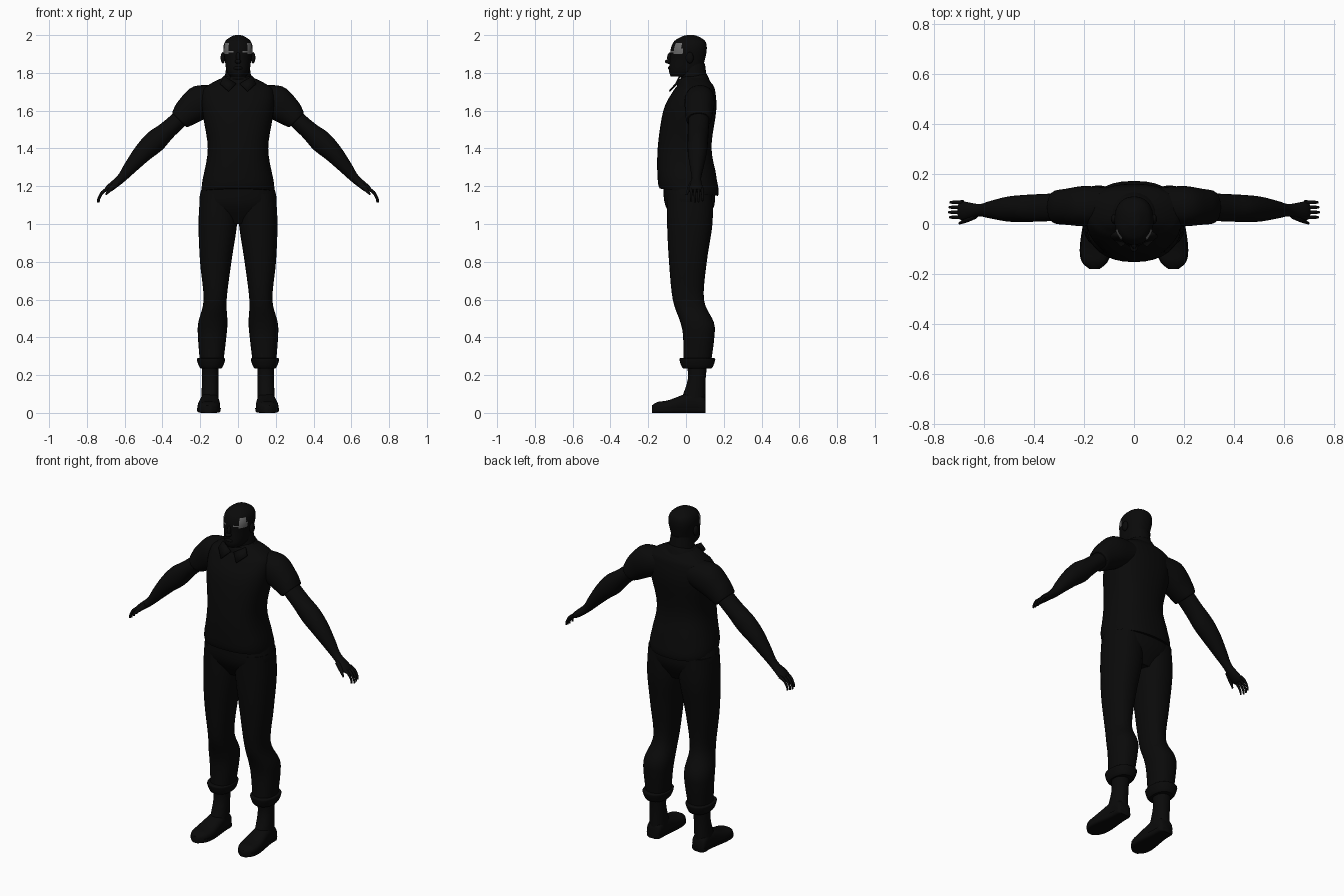
import bpy, bmesh, math
from mathutils import Matrix, Vector

cube = bpy.data.objects.get("Cube")
if cube:
    bpy.data.objects.remove(cube)


def material(name, value):
    mat = bpy.data.materials.new(name)
    mat.use_nodes = True
    colour = (value, value, value, 1)
    mat.diffuse_color = colour
    shader = mat.node_tree.nodes["Principled BSDF"]
    shader.inputs["Base Color"].default_value = colour
    shader.inputs["Roughness"].default_value = 0.9
    return mat


BLACK = material("near_black", 0.003)
GREY = material("glasses_grey", 0.15)


def finish(name, bm):
    bmesh.ops.recalc_face_normals(bm, faces=bm.faces)
    mesh = bpy.data.meshes.new(name)
    bm.to_mesh(mesh)
    bm.free()
    obj = bpy.data.objects.new(name, mesh)
    bpy.context.collection.objects.link(obj)
    mesh.materials.append(BLACK)
    bpy.ops.object.select_all(action="DESELECT")
    obj.select_set(True)
    bpy.context.view_layer.objects.active = obj
    bpy.ops.object.shade_smooth_by_angle(angle=math.radians(50))
    return obj


# Each ring is (centre, half-axis u, half-axis v)
def upright(rows):
    """Level rings; rows are height, centre x, half width, front, back."""
    return [(Vector((x, (front + back) / 2, z)), Vector((width, 0, 0)),
             Vector((0, (back - front) / 2, 0))) for z, x, width, front, back in rows]


def centred(rows):
    return upright([(z, 0, width, front, back) for z, width, front, back in rows])


def lengthwise(rows):
    """Rings across a foot resting on the ground; rows are y, centre x, half width, height."""
    return [(Vector((x, y, height / 2)), Vector((width, 0, 0)),
             Vector((0, 0, height / 2))) for y, x, width, height in rows]


def limb(rows, arm_y):
    """Rings square to a path; rows are x, z, half thickness, half depth."""
    path = [Vector((x, arm_y(x), z)) for x, z, thick, depth in rows]
    rings = []
    for i, (x, z, thick, depth) in enumerate(rows):
        along = path[min(i + 1, len(path) - 1)] - path[max(i - 1, 0)]
        across = Vector((-along.z, 0, along.x)).normalized()
        rings.append((path[i], across * thick, Vector((0, depth, 0))))
    return rings


def spline(a, b, c, d, t):
    return (b * 2 + (c - a) * t + (a * 2 - b * 5 + c * 4 - d) * t * t
            + (b * 3 - a - c * 3 + d) * t ** 3) / 2


def loft(name, rings, power=2.0, steps=5, sides=24, mirror=1, shape=None):
    """Skin a smooth tube through the rings and close both ends."""
    fine = []
    last = len(rings) - 1
    for i in range(last):
        keys = [rings[max(i - 1, 0)], rings[i], rings[i + 1], rings[min(i + 2, last)]]
        for step in range(steps):
            fine.append([spline(*parts, step / steps) for parts in zip(*keys)])
    fine.append(rings[-1])
    bm = bmesh.new()
    loops = []
    for centre, u, v in fine:
        loop = []
        for k in range(sides):
            angle = math.tau * k / sides
            c, s = math.cos(angle), math.sin(angle)
            point = (centre + u * math.copysign(abs(c) ** (2 / power), c)
                     + v * math.copysign(abs(s) ** (2 / power), s))
            if shape:
                shape(point)
            point.x *= mirror
            loop.append(bm.verts.new(point))
        loops.append(loop)
    for low, high in zip(loops, loops[1:]):
        for k in range(sides):
            following = (k + 1) % sides
            bm.faces.new((low[k], low[following], high[following], high[k]))
    bm.faces.new(loops[0])
    bm.faces.new(loops[-1])
    return finish(name, bm)


def ellipsoid(name, centre, radii):
    bm = bmesh.new()
    place = Matrix.Translation(centre) @ Matrix.Diagonal((*radii, 1))
    bmesh.ops.create_uvsphere(bm, u_segments=16, v_segments=10, radius=1, matrix=place)
    return finish(name, bm)


# Shirt, with a hem that dips at the back
def dip_hem(point):
    if point.z < 1.25:
        point.z -= point.y / 8


loft("shirt", centred([
    (1.17, .19, -.14, .17), (1.22, .19, -.15, .17), (1.4, .16, -.15, .135),
    (1.6, .19, -.12, .16), (1.7, .19, -.07, .155), (1.74, .15, -.04, .14),
    (1.78, .07, -.02, .1),
]), power=2.4, sides=32, shape=dip_hem)

# Trouser seat
loft("trouser_seat", centred([
    (1.2, .19, -.12, .15), (1.1, .2, -.11, .15), (1, .1, -.05, .1)]), power=2.4)


# Neck, and a collar that rises towards the nape
def tilt_collar(point):
    point.z += (point.y - .04) / 5


loft("neck", centred([(1.7, .08, -.03, .12), (1.85, .06, -.03, .1)]))
loft("collar", centred([
    (1.73, .11, -.05, .13), (1.78, .08, -.04, .11), (1.77, .07, -.02, .1),
]), shape=tilt_collar)

# Head, with glasses coloured by position
head = loft("head", centred([
    (1.78, .04, -.08, .05), (1.81, .06, -.09, .08), (1.87, .07, -.085, .1),
    (1.93, .078, -.08, .11), (1.97, .065, -.06, .1), (1.995, .03, -.015, .06),
    (2, .01, .01, .04),
]), power=2.3, steps=8, sides=48)
head.data.materials.append(GREY)
for face in head.data.polygons:
    x, y, z = face.center
    temple = abs(x) > .05 and -.065 < y < -.02 and 1.905 < z < 1.955
    rim = y < -.05 and .02 < abs(x) < .065 and 1.907 < z < 1.916
    if temple or rim:
        face.material_index = 1

ellipsoid("nose_bridge", (0, -.08, 1.88), (.012, .02, .03))
ellipsoid("nose_tip", (0, -.09, 1.86), (.017, .022, .012))
ellipsoid("lips", (0, -.08, 1.825), (.026, .016, .012))

for side, m in (("left", 1), ("right", -1)):
    ellipsoid(side + "_ear", (m * .08, .02, 1.88), (.012, .02, .03))

    # Pointed collar flap
    bm = bmesh.new()
    corners = [(.01, -.05, 1.74), (.075, -.03, 1.78), (.095, -.045, 1.74), (.05, -.085, 1.7)]
    bm.faces.new([bm.verts.new((x * m, y, z)) for x, y, z in corners])
    flap = finish(side + "_collar_flap", bm)
    flap.modifiers.new("thickness", "SOLIDIFY").thickness = 0.008

    # Sleeve and arm, drifting forward towards the hand
    def arm_y(x):
        return .08 - x * .04

    loft(side + "_sleeve", limb([
        (.1, 1.665, .07, .07), (.2, 1.645, .09, .08), (.265, 1.595, .076, .073),
        (.305, 1.555, .058, .068), (.31, 1.55, .05, .06),
    ], arm_y), power=2.2, mirror=m)
    loft(side + "_arm", limb([
        (.27, 1.59, .045, .055), (.37, 1.5, .048, .055), (.44, 1.437, .059, .054),
        (.505, 1.375, .05, .05), (.57, 1.3, .036, .036), (.62, 1.24, .024, .025),
        (.68, 1.19, .02, .037), (.7, 1.175, .012, .033),
    ], arm_y), mirror=m)

    # Fingers curl downward from the knuckles, the middle ones longest
    for i, finger in enumerate(("index", "middle", "ring", "little")):
        y = .027 + i * .02
        reach = 1 - abs(i - 1.3) * .07
        curl = [(.685 + .057 * reach * math.sin(t * math.pi / 2),
                 1.187 - .075 * reach * t ** 1.5, .01 - t * .005, .009 - t * .004)
                for t in (0, .4, .8, 1)]
        loft(f"{side}_{finger}_finger", limb(curl, lambda x: y), sides=10, mirror=m)

    # Thumb points forward
    loft(side + "_thumb", limb([
        (.635, 1.22, .016, .014), (.67, 1.19, .013, .011), (.7, 1.155, .004, .005),
    ], lambda x: .035 - (x - .635) / 2), sides=10, mirror=m)

    # Trouser leg
    loft(side + "_trouser_leg", upright([
        (1.16, .1, .1, -.1, .14), (1, .107, .102, -.1, .14), (.8, .118, .083, -.09, .11),
        (.6, .121, .061, -.07, .095), (.48, .133, .077, -.03, .147),
        (.4, .137, .075, -.015, .15), (.25, .14, .06, -.015, .13),
    ]), power=2.3, mirror=m)

    # Rolled cuff, flaring upward
    cuff = [(.235, 0), (.25, .5), (.285, 1), (.29, .4)]
    loft(side + "_cuff", upright([
        (z, .143, .055 + flare * .02, -.015 - flare * .02, .135 + flare * .02)
        for z, flare in cuff]), power=2.3, mirror=m)

    # Boot shaft
    loft(side + "_boot_shaft", upright([
        (.27, .146, .046, 0, .115), (.18, .147, .043, .01, .104),
        (.06, .149, .047, -.03, .102),
    ]), power=2.2, mirror=m)

    # Boot foot, and a sole pressed from the same outline
    foot = lengthwise([
        (.104, .152, .03, .06), (.09, .15, .044, .09), (.03, .15, .048, .11),
        (-.09, .154, .06, .068), (-.15, .157, .05, .058), (-.18, .158, .02, .04),
    ])

    def press_sole(point):
        point.x += (point.x - .152) * .05
        point.z = min(point.z, .025)

    loft(side + "_boot_foot", foot, power=2.6, mirror=m)
    loft(side + "_boot_sole", foot, power=6, mirror=m, shape=press_sole)
